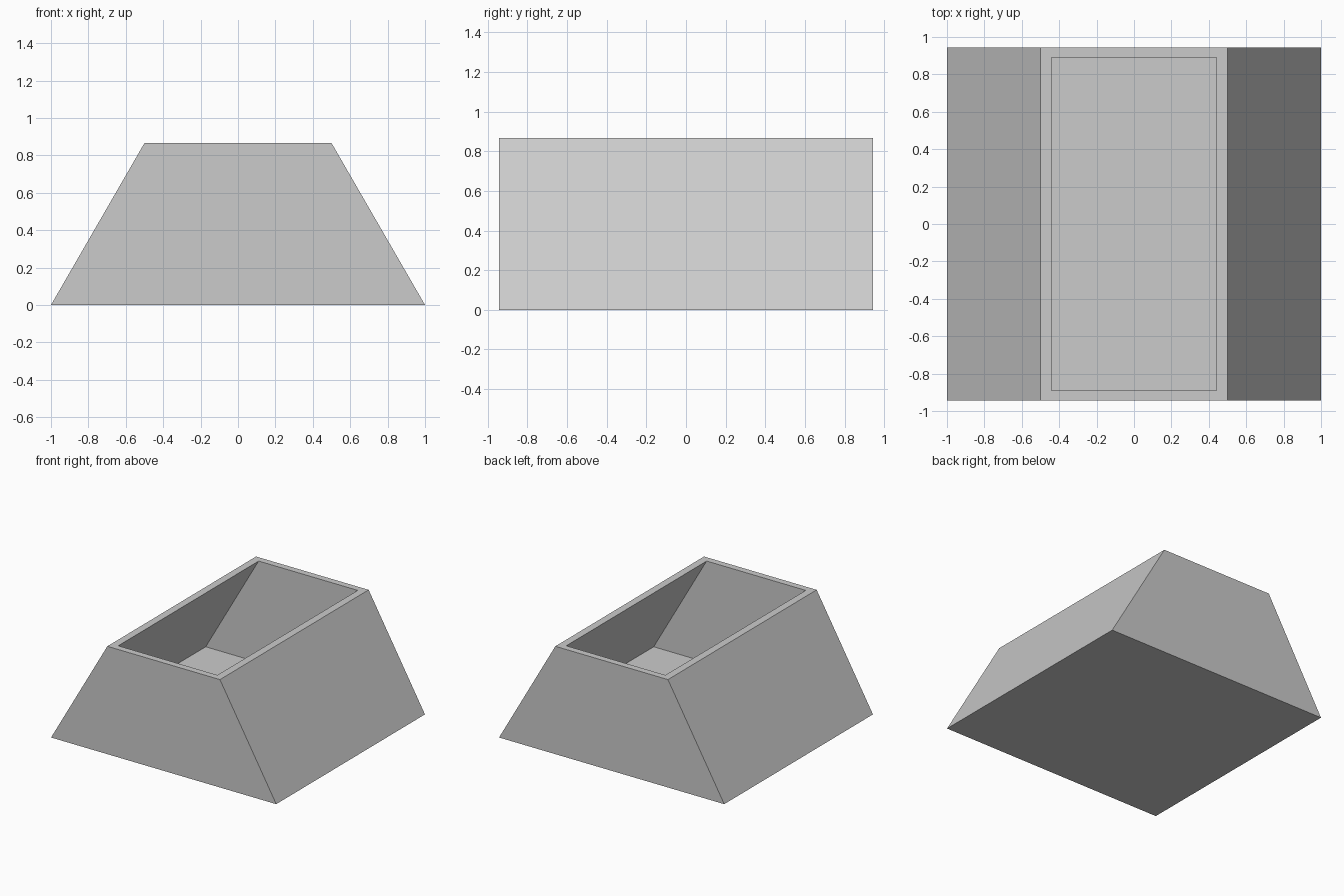
import bpy
import bmesh

default = bpy.data.objects.get("Cube")
if default:
    bpy.data.objects.remove(default, do_unlink=True)

HEIGHT = 0.866
HALF_DEPTH = 0.943
FLOOR = 0.052

# One plain grey for the whole body
grey = bpy.data.materials.new("plain grey")
grey.use_nodes = True
colour = (0.6, 0.6, 0.6, 1)
grey.diffuse_color = colour
grey.node_tree.nodes["Principled BSDF"].inputs["Base Color"].default_value = colour


def ring(bm, half_x, half_y, z):
    """Four corners of a level rectangle, anticlockwise from above."""
    corners = ((-1, -1), (1, -1), (1, 1), (-1, 1))
    return [bm.verts.new((sx * half_x, sy * half_y, z)) for sx, sy in corners]


def bridge(bm, lower, upper):
    """Join two rings with a band of four faces."""
    for i in range(4):
        j = (i + 1) % 4
        bm.faces.new((lower[i], lower[j], upper[j], upper[i]))


# Open trough: outside base, outside rim, inside rim, wide inside floor
bm = bmesh.new()
rings = [
    ring(bm, 1.0, HALF_DEPTH, 0),
    ring(bm, 0.5, HALF_DEPTH, HEIGHT),
    ring(bm, 0.44, 0.89, HEIGHT),
    ring(bm, 0.91, 0.89, FLOOR),
]
for lower, upper in zip(rings, rings[1:]):
    bridge(bm, lower, upper)
bm.faces.new(rings[0][::-1])
bm.faces.new(rings[-1])
bmesh.ops.recalc_face_normals(bm, faces=bm.faces)

mesh = bpy.data.meshes.new("trough_body")
bm.to_mesh(mesh)
bm.free()
mesh.materials.append(grey)
body = bpy.data.objects.new("trough_body", mesh)
bpy.context.collection.objects.link(body)
